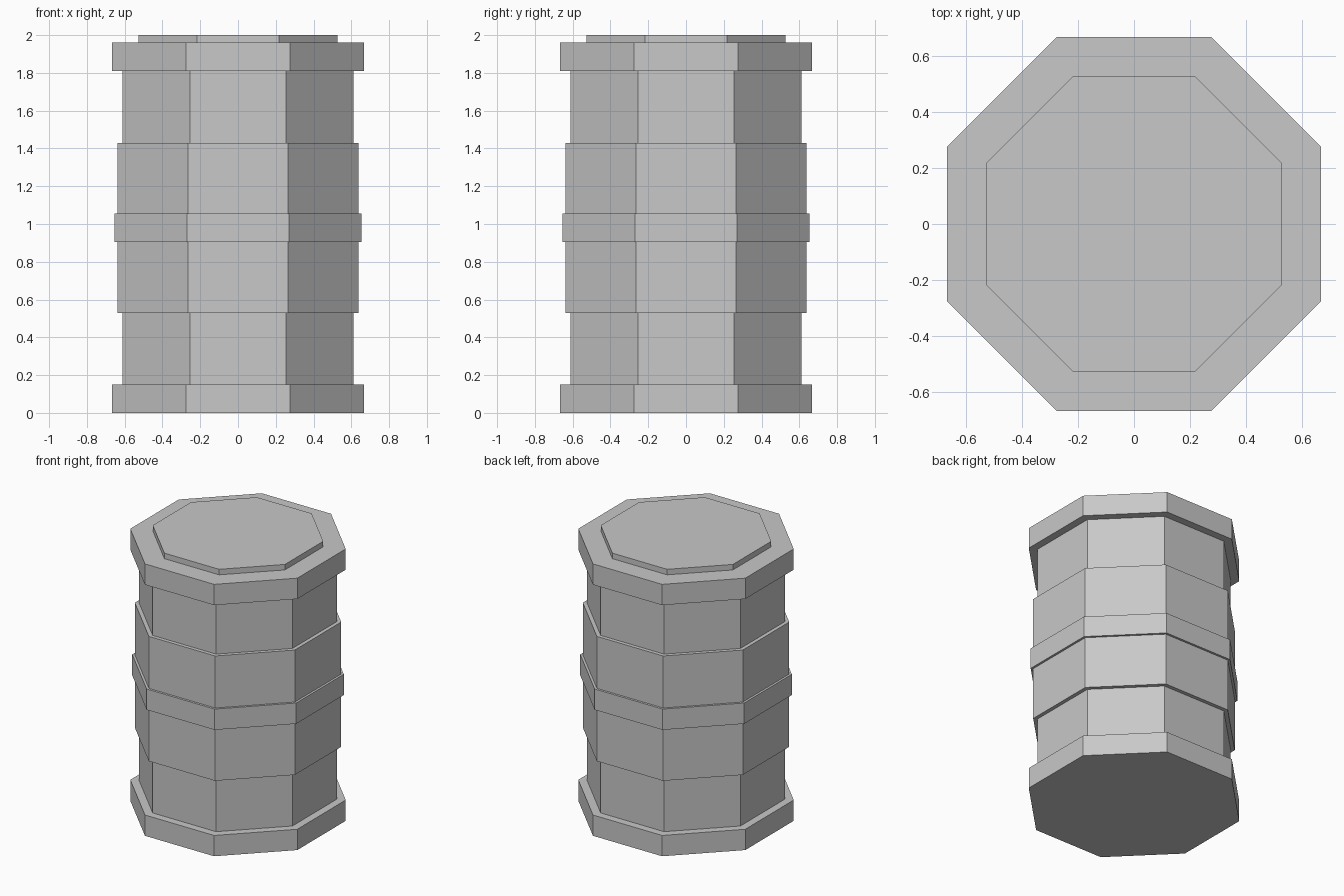
import bpy, bmesh, math

if "Cube" in bpy.data.objects:
    bpy.data.objects.remove(bpy.data.objects["Cube"])

SIDES = 8

grey = bpy.data.materials.new("plain grey")
grey.diffuse_color = (0.58, 0.58, 0.58, 1)
grey.use_nodes = True
grey.node_tree.nodes["Principled BSDF"].inputs["Base Color"].default_value = grey.diffuse_color

# Stacked bands from the ground up: (top height, half width across flats)
BANDS = [
    (0.15, 0.666),   # bottom rim
    (0.53, 0.611),   # lower wall
    (0.905, 0.638),  # lower belly
    (1.055, 0.654),  # middle hoop
    (1.43, 0.638),   # upper belly
    (1.81, 0.611),   # upper wall
    (1.96, 0.666),   # top rim
    (2.00, 0.527),   # lid
]


def ring(bm, half_width, z):
    """Octagon with flat sides facing the axes."""
    r = half_width / math.cos(math.pi / SIDES)
    angles = [(i + 0.5) * 2 * math.pi / SIDES for i in range(SIDES)]
    return [bm.verts.new((r * math.cos(a), r * math.sin(a), z)) for a in angles]


# Stepped barrel shell: walls and ledges between successive rings
bm = bmesh.new()
rings = []
z = 0.0
for top, half_width in BANDS:
    rings += [ring(bm, half_width, z), ring(bm, half_width, top)]
    z = top
for low, high in zip(rings, rings[1:]):
    for i in range(SIDES):
        j = (i + 1) % SIDES
        bm.faces.new((low[i], low[j], high[j], high[i]))

# Closed base and lid top
bm.faces.new(rings[0][::-1])
bm.faces.new(rings[-1])
bmesh.ops.recalc_face_normals(bm, faces=bm.faces)

mesh = bpy.data.meshes.new("barrel")
bm.to_mesh(mesh)
bm.free()
mesh.materials.append(grey)
bpy.context.collection.objects.link(bpy.data.objects.new("barrel", mesh))
